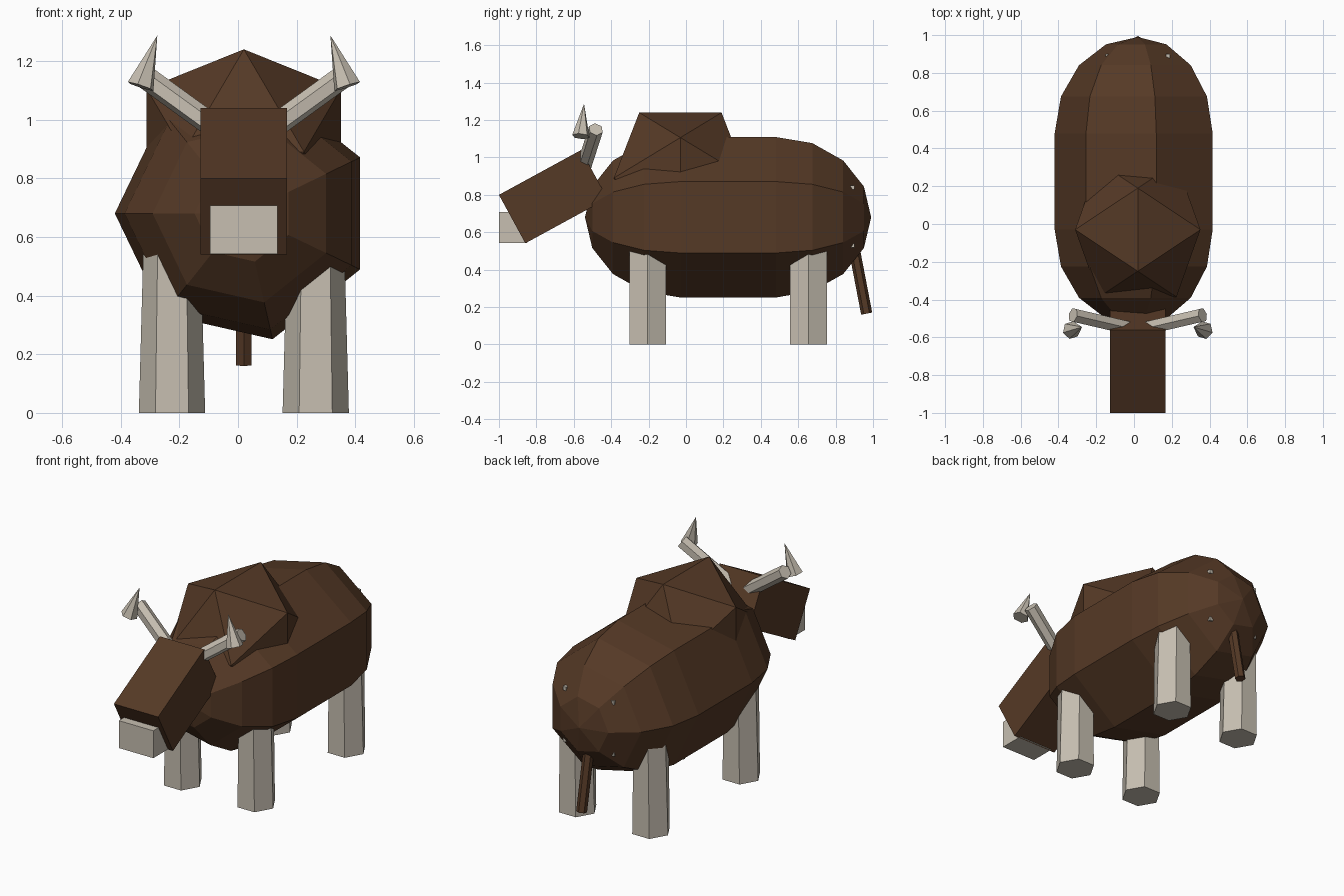
import bpy, bmesh, math
from mathutils import Vector, Matrix

if "Cube" in bpy.data.objects:
    bpy.data.objects.remove(bpy.data.objects["Cube"])

CX = 0.02  # symmetry plane of the animal


def material(name, rgb):
    m = bpy.data.materials.new(name)
    m.diffuse_color = (*rgb, 1)
    m.use_nodes = True
    m.node_tree.nodes["Principled BSDF"].inputs["Base Color"].default_value = m.diffuse_color
    return m


BROWN = material("brown_hide", (0.091, 0.041, 0.019))
CREAM = material("cream", (0.57, 0.52, 0.44))


def finish(name, bm, mat):
    bmesh.ops.recalc_face_normals(bm, faces=bm.faces)
    mesh = bpy.data.meshes.new(name)
    bm.to_mesh(mesh)
    bm.free()
    mesh.materials.append(mat)
    ob = bpy.data.objects.new(name, mesh)
    bpy.context.collection.objects.link(ob)
    return ob


def box(name, center, size, mat, pitch=0):
    bm = bmesh.new()
    bmesh.ops.create_cube(bm, size=1)
    m = Matrix.Translation(center) @ Matrix.Rotation(pitch, 4, 'X') @ Matrix.Diagonal((*size, 1))
    bmesh.ops.transform(bm, matrix=m, verts=bm.verts)
    return finish(name, bm, mat)


def rod(name, a, b, r1, r2, sides, mat):
    """Prism or cone running from a to b."""
    a, b = Vector(a), Vector(b)
    bm = bmesh.new()
    bmesh.ops.create_cone(bm, cap_ends=True, segments=sides, radius1=r1, radius2=r2,
                          depth=(b - a).length)
    rot = (b - a).to_track_quat('Z', 'Y').to_matrix().to_4x4()
    bmesh.ops.transform(bm, matrix=Matrix.Translation((a + b) / 2) @ rot, verts=bm.verts)
    return finish(name, bm, mat)


# Body: seven-sided capsule along y, four rings per rounded end
SIDES, R, CAP, ZC = 7, 0.44, 0.51, 0.68
Y0, Y1 = -0.03, 0.48
rings = [(Y0 - CAP * math.sin(math.radians(t)), R * math.cos(math.radians(t)))
         for t in (67.5, 45, 22.5, 0)]
rings += [(Y0 + Y1 - y, r) for y, r in reversed(rings)]
bm = bmesh.new()
loops = []
for y, r in rings:
    angles = [math.pi + 2 * math.pi * i / SIDES for i in range(SIDES)]
    loops.append([bm.verts.new((CX + r * math.cos(a), y, ZC + r * math.sin(a))) for a in angles])
for la, lb in zip(loops, loops[1:]):
    for i in range(SIDES):
        j = (i + 1) % SIDES
        bm.faces.new((la[i], la[j], lb[j], lb[i]))
for loop, y in ((loops[0], Y0 - CAP), (loops[-1], Y1 + CAP)):
    tip = bm.verts.new((CX, y, ZC))
    for i in range(SIDES):
        bm.faces.new((loop[i], loop[(i + 1) % SIDES], tip))
finish("body", bm, BROWN)

# Shoulder hump: icosahedron resting on an edge-up orientation
phi = (1 + 5 ** 0.5) / 2
bm = bmesh.new()
for s in (-1, 1):
    for t in (-phi, phi):
        for p in ((0, s, t), (s, t, 0), (t, 0, s)):
            bm.verts.new((CX + p[0] * 0.205, -0.03 + p[1] * 0.22, 0.89 + p[2] * 0.216))
bmesh.ops.convex_hull(bm, input=bm.verts)
finish("hump", bm, BROWN)

# Head tilted downward, and the muzzle below its front
box("head", (CX, -0.71, 0.79), (0.295, 0.50, 0.295), BROWN, math.atan2(0.24, 0.44))
box("muzzle", (CX, -0.925, 0.625), (0.23, 0.15, 0.165), CREAM)

# Horns: a shaft and an upturned spike on each side
for side, s in (("left", -1), ("right", 1)):
    rod(side + "_horn_shaft", (CX + s * 0.06, -0.548, 0.945), (CX + s * 0.343, -0.482, 1.15),
        0.04, 0.04, 6, CREAM)
    rod(side + "_horn_tip", (CX + s * 0.352, -0.562, 1.113), (CX + s * 0.295, -0.545, 1.287),
        0.048, 0, 6, CREAM)

# Legs: hexagonal columns narrowing sideways toward the body
for end, y in (("front", -0.205), ("back", 0.655)):
    for side, s in (("left", -1), ("right", 1)):
        x = CX + s * 0.245
        leg = rod(f"{end}_{side}_leg", (x, y, 0), (x, y, 0.54), 0.113, 0.113, 6, CREAM)
        span = [v.co.x for v in leg.data.vertices]
        wide_x = max(span) - min(span) > 0.21
        for v in leg.data.vertices:
            if not wide_x:  # turn so that a flat side faces forward
                dx, dy = v.co.x - x, v.co.y - y
                v.co.x, v.co.y = x + dy, y - dx
            if v.co.z > 0.3:
                v.co.x = x + (v.co.x - x) * 0.87

# Tail
rod("tail", (CX, 0.89, 0.56), (CX, 0.966, 0.165), 0.03, 0.03, 6, BROWN)

# Small pale studs on the rump
for sx in (-1, 1):
    for sz in (-1, 1):
        box("rump_stud", (CX + sx * 0.16, 0.89, 0.685 + sz * 0.155), (0.022, 0.022, 0.022), CREAM)
